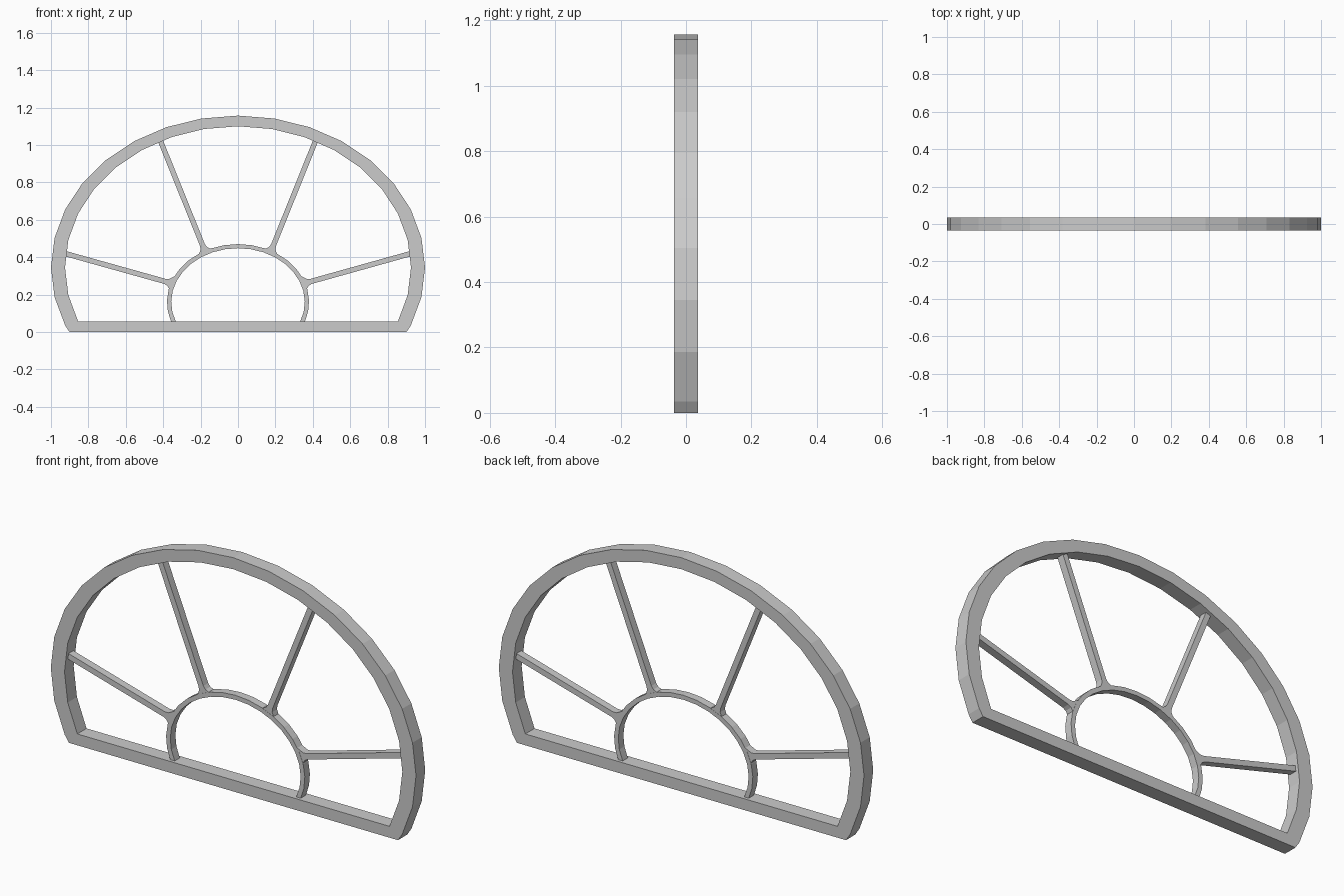
import bpy, bmesh
from math import cos, sin, radians
from mathutils import Vector

cube = bpy.data.objects.get("Cube")
if cube:
    bpy.data.objects.remove(cube, do_unlink=True)

grey = bpy.data.materials.new("light_grey")
grey.use_nodes = True
colour = (0.6, 0.6, 0.6, 1)
grey.diffuse_color = colour
grey.node_tree.nodes["Principled BSDF"].inputs["Base Color"].default_value = colour

STEP = 11.25


def arc(a, b, cz, start):
    """Elliptical arc from start degrees, mirrored about x = 0."""
    count = round((180 - 2 * start) / STEP)
    angles = [radians(start + (180 - 2 * start) * i / count) for i in range(count + 1)]
    return [(a * cos(t), cz + b * sin(t)) for t in angles]


def band(outer, inner):
    """Quads between two matching arcs."""
    return [[outer[i], outer[i + 1], inner[i + 1], inner[i]] for i in range(len(outer) - 1)]


def extrude_panels(name, panels, depth):
    """Flat x/z panels joined at shared corners and thickened along y."""
    bm = bmesh.new()
    for panel in panels:
        bm.faces.new([bm.verts.new((x, -depth / 2, z)) for x, z in panel])
    bmesh.ops.remove_doubles(bm, verts=bm.verts, dist=0.0005)
    result = bmesh.ops.extrude_face_region(bm, geom=bm.faces[:], use_keep_orig=True)
    moved = [g for g in result["geom"] if isinstance(g, bmesh.types.BMVert)]
    bmesh.ops.translate(bm, verts=moved, vec=(0, depth, 0))
    bmesh.ops.recalc_face_normals(bm, faces=bm.faces)
    mesh = bpy.data.meshes.new(name)
    bm.to_mesh(mesh)
    bm.free()
    mesh.materials.append(grey)
    obj = bpy.data.objects.new(name, mesh)
    bpy.context.collection.objects.link(obj)
    return obj


# Outer frame: arched band closed by a flat sill
outer = arc(1.0, 0.812, 0.345, -22.5)
inner = arc(0.925, 0.755, 0.345, -22.5)
sill = [(-0.901, 0), (0.901, 0), outer[0], inner[0], inner[-1], outer[-1]]
extrude_panels("window_frame", band(outer, inner) + [sill], 0.072)

# Small inner arch standing on the sill
extrude_panels("inner_arch", band(arc(0.38, 0.31, 0.16, -20.5),
                                  arc(0.357, 0.288, 0.16, -21.5)), 0.04)


# Glazing bars with flared roots, mirrored left and right
def glazing_bar(name, root, tip, side):
    root, tip = Vector(root), Vector(tip)
    along = (tip - root).normalized()
    across = Vector((-along.y, along.x))
    half = 0.014
    edge = [(-0.012, 0.046), (0.006, 0.03), (0.018, 0.019), (0.036, half),
            ((tip - root).length, half)]
    shape = edge + [(t, -w) for t, w in reversed(edge)]
    points = [root + along * t + across * w for t, w in shape]
    extrude_panels(name, [[(side * p.x, p.y) for p in points]], 0.038)


for label, side in (("left", 1), ("right", -1)):
    glazing_bar(f"upper_bar_{label}", (0.176, 0.43), (0.42, 1.035), side)
    glazing_bar(f"lower_bar_{label}", (0.356, 0.261), (0.94, 0.424), side)
